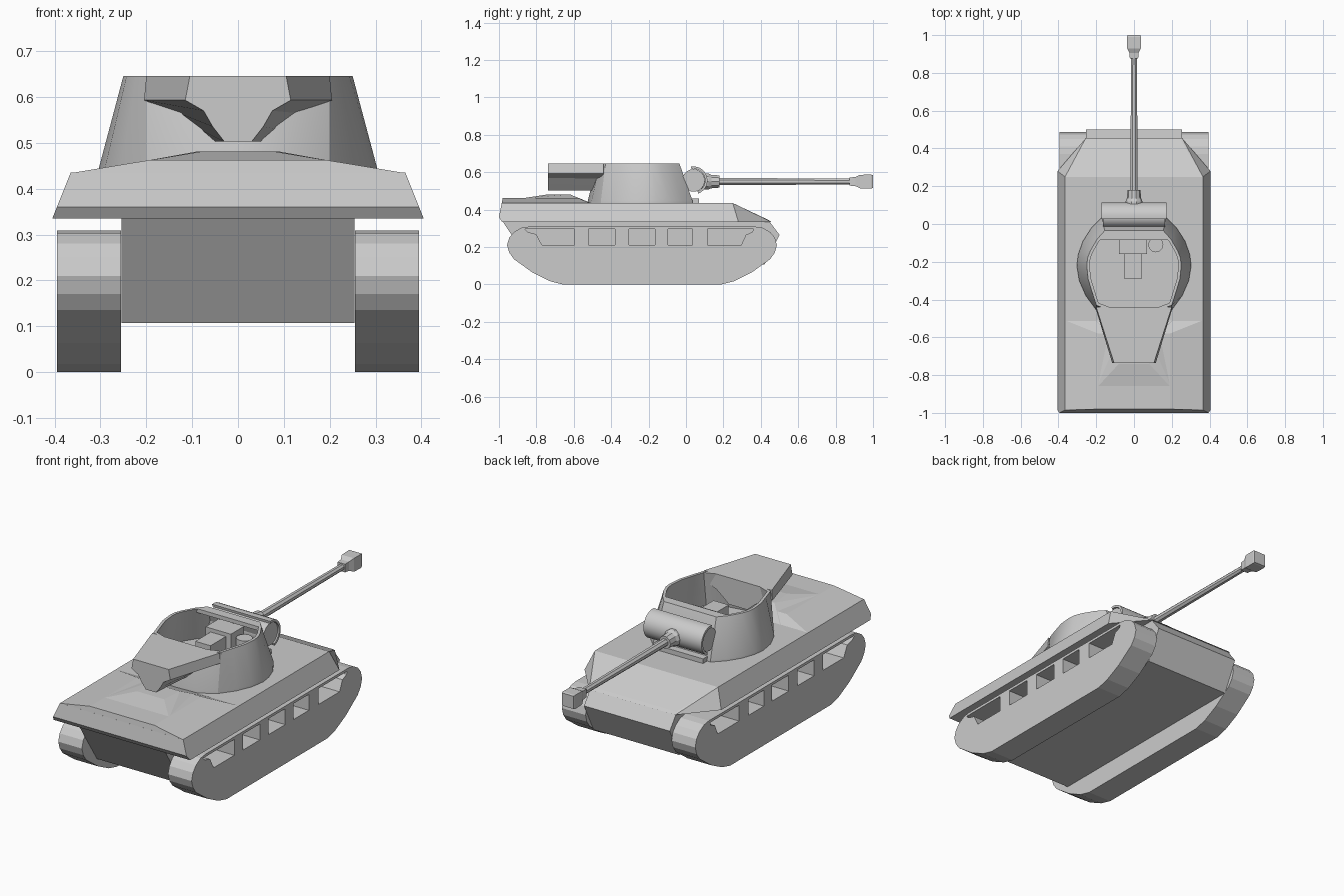
import bpy, bmesh, math

if "Cube" in bpy.data.objects:
    bpy.data.objects.remove(bpy.data.objects["Cube"])


def finish(name, bm):
    bmesh.ops.recalc_face_normals(bm, faces=bm.faces)
    me = bpy.data.meshes.new(name)
    bm.to_mesh(me)
    bm.free()
    ob = bpy.data.objects.new(name, me)
    bpy.context.collection.objects.link(ob)
    return ob


def loft(name, rings, bm=None):
    """Skin equal-length closed rings and cap both ends."""
    own = bm is None
    bm = bm or bmesh.new()
    vs = [[bm.verts.new(p) for p in r] for r in rings]
    n = len(rings[0])
    for a, b in zip(vs, vs[1:]):
        for i in range(n):
            bm.faces.new((a[i], a[(i + 1) % n], b[(i + 1) % n], b[i]))
    bm.faces.new(vs[0])
    bm.faces.new(vs[-1])
    return finish(name, bm) if own else None


def prism(name, yz, x0, x1, bm=None):
    return loft(name, [[(x, y, z) for y, z in yz] for x in (x0, x1)], bm)


def hull(name, half):
    """Convex solid from points mirrored across x."""
    bm = bmesh.new()
    for x, y, z in half:
        for s in (1, -1):
            bm.verts.new((s * x, y, z))
    res = bmesh.ops.convex_hull(bm, input=bm.verts)
    loose = [v for v in bm.verts if not v.link_faces]
    bmesh.ops.delete(bm, geom=loose, context='VERTS')
    bmesh.ops.dissolve_limit(bm, angle_limit=0.02, verts=bm.verts, edges=bm.edges)
    return finish(name, bm)


def box(name, x0, x1, y0, y1, z0, z1):
    return prism(name, [(y0, z0), (y1, z0), (y1, z1), (y0, z1)], x0, x1)


def lathe_y(name, stations, n, cz, phase=0.0):
    """Rings of (y, radius) around the gun axis."""
    return loft(name, [[(r * math.cos(phase + 2 * math.pi * i / n), y,
                         cz + r * math.sin(phase + 2 * math.pi * i / n)) for i in range(n)]
                       for y, r in stations])


def smooth(ob, deg=30):
    bpy.ops.object.select_all(action='DESELECT')
    bpy.context.view_layer.objects.active = ob
    ob.select_set(True)
    bpy.ops.object.shade_smooth_by_angle(angle=math.radians(deg))


def mirrored(half):
    return half + [(-x, y) for x, y in reversed(half) if x > 1e-6]


# lower hull tub
prism("lower_hull", [(-0.995, 0.36), (-0.83, 0.107), (0.42, 0.107), (0.5, 0.265),
                     (0.44, 0.345), (0.3, 0.4), (-0.9, 0.4)], -0.254, 0.254)

# upper hull with sloped sides, rear plate and chamfered glacis
hull("upper_hull", [(0.405, -0.984, 0.335), (0.395, -1.0, 0.36), (0.365, -0.985, 0.435),
                    (0.405, 0.28, 0.335), (0.255, 0.455, 0.335), (0.25, 0.44, 0.345),
                    (0.365, 0.25, 0.435)])

# raised engine deck and its central hump
hull("engine_deck", [(0.365, -0.985, 0.434), (0.365, -0.51, 0.434),
                     (0.19, -0.98, 0.463), (0.19, -0.58, 0.463)])
hull("deck_hump", [(0.2, -0.87, 0.461), (0.08, -0.74, 0.481), (0.09, -0.62, 0.481),
                   (0.2, -0.51, 0.436), (0.2, -0.87, 0.436)])

# tracks: one solid loop with side openings, mirrored
track = prism("tracks", [(-0.66, 0), (-0.73, 0.018), (-0.82, 0.063), (-0.92, 0.135),
                         (-0.945, 0.17), (-0.957, 0.21), (-0.945, 0.25), (-0.92, 0.28),
                         (-0.88, 0.303), (-0.84, 0.309), (0.37, 0.309), (0.41, 0.303),
                         (0.45, 0.28), (0.475, 0.25), (0.486, 0.21), (0.475, 0.17),
                         (0.45, 0.135), (0.35, 0.063), (0.26, 0.018), (0.19, 0)], 0.255, 0.395)
bm = bmesh.new()
lo, hi = 0.21, 0.295
for a, b in [(-0.52, -0.38), (-0.305, -0.165), (-0.095, 0.035)]:
    prism("", [(a, lo), (b, lo), (b, hi), (a, hi)], 0.26, 0.45, bm)
prism("", [(-0.77, lo), (-0.595, lo), (-0.595, hi), (-0.86, hi), (-0.845, 0.28), (-0.8, 0.268)],
      0.26, 0.45, bm)
prism("", [(0.115, lo), (0.295, lo), (0.32, 0.265), (0.355, 0.28), (0.36, hi), (0.115, hi)],
      0.26, 0.45, bm)
cutter = finish("opening_cutter", bm)
cutter.hide_render = True
mod = track.modifiers.new("openings", 'BOOLEAN')
mod.operation, mod.solver, mod.object = 'DIFFERENCE', 'EXACT', cutter
mir = track.modifiers.new("other_side", 'MIRROR')
mir.use_mirror_merge = False
bpy.context.view_layer.objects.active = track
for m in ("openings", "other_side"):
    bpy.ops.object.modifier_apply(modifier=m)
bpy.data.objects.remove(cutter)

# open-topped turret shell
base = mirrored([(0.17, 0.035), (0.225, -0.02), (0.27, -0.09), (0.295, -0.16), (0.303, -0.22),
                 (0.29, -0.3), (0.255, -0.38), (0.2, -0.455), (0.12, -0.505), (0.0, -0.525)])
top = mirrored([(0.155, -0.035), (0.195, -0.08), (0.23, -0.14), (0.246, -0.18), (0.25, -0.22),
                (0.243, -0.29), (0.222, -0.36), (0.2, -0.43), (0.12, -0.46), (0.0, -0.475)])


def mix(t, k, z):
    cy = -0.23
    return [((a[0] + (b[0] - a[0]) * t) * k, cy + (a[1] + (b[1] - a[1]) * t - cy) * k, z)
            for a, b in zip(base, top)]


turret = loft("turret", [mix(0, 1, 0.43), mix(0, 1, 0.447), mix(1, 1, 0.646),
                         mix(1, 0.94, 0.646), mix(0.05, 0.94, 0.46)])
smooth(turret, 20)
hull("turret_front_roof", [(0.15, -0.035, 0.646), (0.195, -0.085, 0.646),
                           (0.15, -0.035, 0.625), (0.195, -0.085, 0.625)])
box("turret_front_sill", -0.15, 0.15, -0.05, 0.07, 0.43, 0.46)

# rear counterweight with flared wings and a narrow keel
rear = mirrored([(0.105, 0.646), (0.115, 0.593), (0.075, 0.57), (0.055, 0.535), (0.03, 0.503)])
join = mirrored([(0.2, 0.646), (0.205, 0.593), (0.13, 0.565), (0.085, 0.53), (0.055, 0.503)])
loft("turret_bustle", [[(x, -0.737, z) for x, z in rear], [(x, -0.44, z) for x, z in join]])


# gun mantlet: roller and curved shield
def arc(r, a0, a1, n):
    return [(0.04 + r * math.cos(math.radians(a0 + (a1 - a0) * i / n)),
             0.556 + r * math.sin(math.radians(a0 + (a1 - a0) * i / n))) for i in range(n + 1)]


smooth(prism("mantlet_roller", arc(0.06, 0, 345, 23), -0.165, 0.165))
smooth(prism("mantlet_shield", arc(0.075, -70, 100, 12) + arc(0.062, 100, -70, 12), -0.172, 0.172))

# gun barrel, collar and muzzle brake
lathe_y("gun_collar", [(0.08, 0.047), (0.12, 0.045), (0.135, 0.038), (0.18, 0.034)], 10, 0.55)
lathe_y("gun_barrel", [(0.1, 0.021), (0.9, 0.017)], 8, 0.55, math.pi / 8)
q = math.sqrt(2)
lathe_y("muzzle_brake", [(0.875, 0.022 * q), (0.905, 0.024 * q), (0.93, 0.036 * q),
                         (0.99, 0.037 * q), (1.0, 0.034 * q)], 4, 0.55, math.pi / 4)

# gun breech inside the turret
box("breech_block", -0.08, 0.07, -0.16, -0.05, 0.5, 0.605)
box("breech_guard", -0.05, 0.04, -0.29, -0.16, 0.5, 0.585)
bpy.ops.mesh.primitive_cylinder_add(vertices=12, radius=0.04, depth=0.12, location=(0.115, -0.11, 0.52))
bpy.context.object.name = "traverse_gear"
